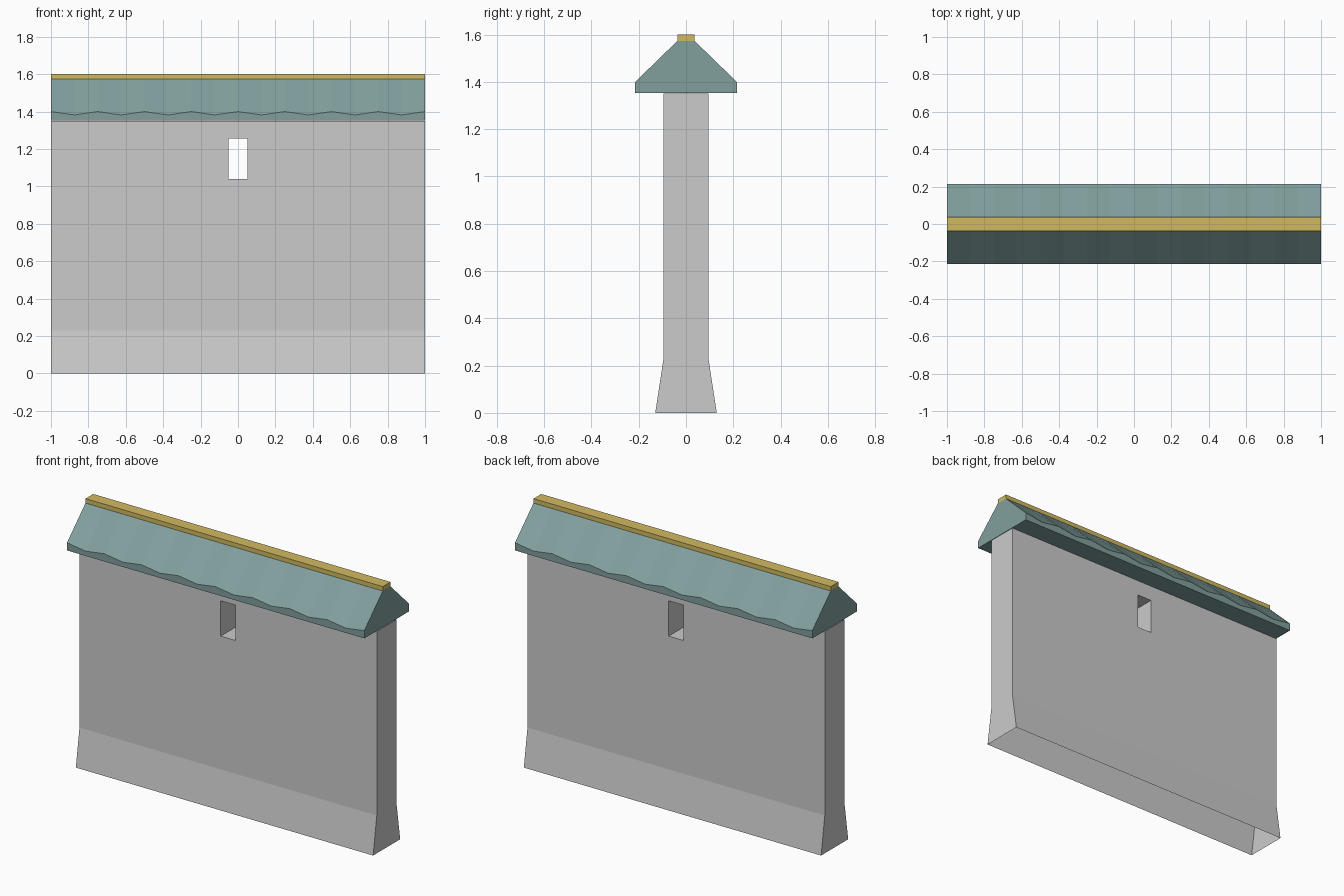
import bpy, bmesh

if "Cube" in bpy.data.objects:
    bpy.data.objects.remove(bpy.data.objects["Cube"])


def material(name, rgb):
    m = bpy.data.materials.new(name)
    m.diffuse_color = (*rgb, 1)
    m.use_nodes = True
    m.node_tree.nodes["Principled BSDF"].inputs["Base Color"].default_value = m.diffuse_color
    return m


def loft(name, sections, mat=None):
    """Skin closed (x, y, z) cross-sections and cap both ends."""
    bm = bmesh.new()
    rings = [[bm.verts.new(p) for p in s] for s in sections]
    for a, b in zip(rings, rings[1:]):
        for i in range(len(a)):
            j = (i + 1) % len(a)
            bm.faces.new((a[i], a[j], b[j], b[i]))
    bm.faces.new(rings[0])
    bm.faces.new(rings[-1])
    bmesh.ops.recalc_face_normals(bm, faces=bm.faces)
    me = bpy.data.meshes.new(name)
    bm.to_mesh(me)
    bm.free()
    ob = bpy.data.objects.new(name, me)
    bpy.context.collection.objects.link(ob)
    if mat:
        me.materials.append(mat)
    return ob


def section(x, half):
    """Mirror a (y, z) half profile across y = 0."""
    return [(x, y, z) for y, z in half] + [(x, -y, z) for y, z in reversed(half)]


teal = material("roof_teal", (0.22, 0.35, 0.34))
gold = material("ridge_gold", (0.64, 0.49, 0.12))

# Wall with flared foot
wall_half = [(0.13, 0), (0.095, 0.23), (0.095, 1.35)]
wall = loft("wall", [section(x, wall_half) for x in (-1, 1)])

# Slot window cut through the wall
cutter = loft("slot_cutter", [section(x, [(0.3, 1.04), (0.3, 1.255)]) for x in (-0.05, 0.05)])
cutter.hide_render = True
mod = wall.modifiers.new("slot", 'BOOLEAN')
mod.object = cutter
mod.solver = 'EXACT'
bpy.context.view_layer.objects.active = wall
bpy.ops.object.modifier_apply(modifier=mod.name)
bpy.data.objects.remove(cutter)

# The wall is hollow: open underside, and open top hidden by the roof
bm = bmesh.new()
bm.from_mesh(wall.data)
ends = [f for f in bm.faces if all(v.co.z < 0.01 for v in f.verts)
        or all(v.co.z > 1.34 for v in f.verts)]
bmesh.ops.delete(bm, geom=ends, context='FACES')
bm.to_mesh(wall.data)
bm.free()

# Roof with a scalloped upper eave edge
roof_sections = []
for i in range(17):
    eave = 1.40 if i % 2 == 0 else 1.382
    roof_sections.append(section(-1 + i * 0.125,
                                 [(0.215, 1.353), (0.215, eave), (0.037, 1.573)]))
loft("roof", roof_sections, teal)

# Ridge cap
loft("ridge_cap", [section(x, [(0.037, 1.573), (0.037, 1.60)]) for x in (-1, 1)], gold)
